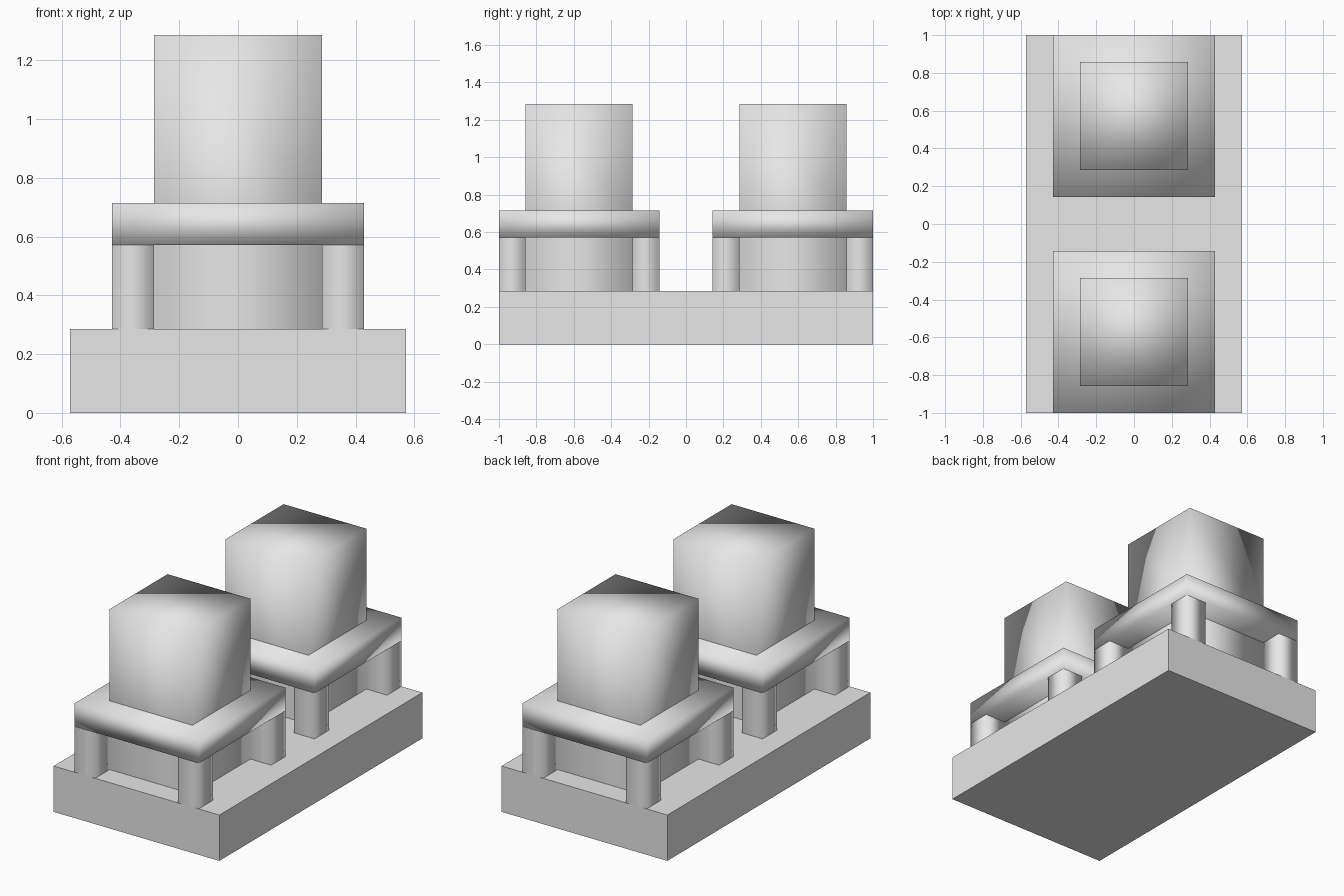
import bpy
import bmesh
from mathutils import Matrix, Vector

U = 1 / 7  # modelling unit: the base is 14 units long

cube = bpy.data.objects.get("Cube")
if cube:
    bpy.data.objects.remove(cube, do_unlink=True)

grey = bpy.data.materials.new("light_grey")
grey.use_nodes = True
grey.diffuse_color = (0.8, 0.8, 0.8, 1)
grey.node_tree.nodes["Principled BSDF"].inputs["Base Color"].default_value = (0.8, 0.8, 0.8, 1)


def box(name, x, y, width, depth, bottom, top, smooth=True, open_ends=()):
    """Box measured in units; open_ends lists end faces to leave off (-1 bottom, 1 top)."""
    bm = bmesh.new()
    size = Vector((width, depth, top - bottom)) * U
    centre = Vector((x, y, (bottom + top) / 2)) * U
    bmesh.ops.create_cube(bm, size=1, matrix=Matrix.Translation(centre) @ Matrix.Diagonal(size.to_4d()))
    bm.normal_update()
    ends = [f for f in bm.faces if round(f.normal.z) in open_ends and abs(f.normal.z) > 0.5]
    bmesh.ops.delete(bm, geom=ends, context="FACES")
    for face in bm.faces:
        face.smooth = smooth
    mesh = bpy.data.meshes.new(name)
    bm.to_mesh(mesh)
    bm.free()
    mesh.materials.append(grey)
    obj = bpy.data.objects.new(name, mesh)
    bpy.context.collection.objects.link(obj)
    return obj


# Flat-shaded base slab
box("base", 0, 0, 8, 14, 0, 2, smooth=False)

# Two identical towers, front and back
for label, y in (("front", -4), ("back", 4)):
    # Hidden ends are left open so the shading runs straight down the sides
    box(label + "_core", 0, y, 4, 4, 2, 4, open_ends=(-1, 1))
    box(label + "_plate", 0, y, 6, 6, 4, 5)
    box(label + "_block", 0, y, 4, 4, 5, 9, open_ends=(-1,))
    # Corner posts carrying the plate
    for side, sx in (("left", 1), ("right", -1)):
        for end, sy in (("front", -1), ("back", 1)):
            box(f"{label}_post_{side}_{end}", sx * 2.5, y + sy * 2.5, 1, 1, 2, 4, open_ends=(-1, 1))
